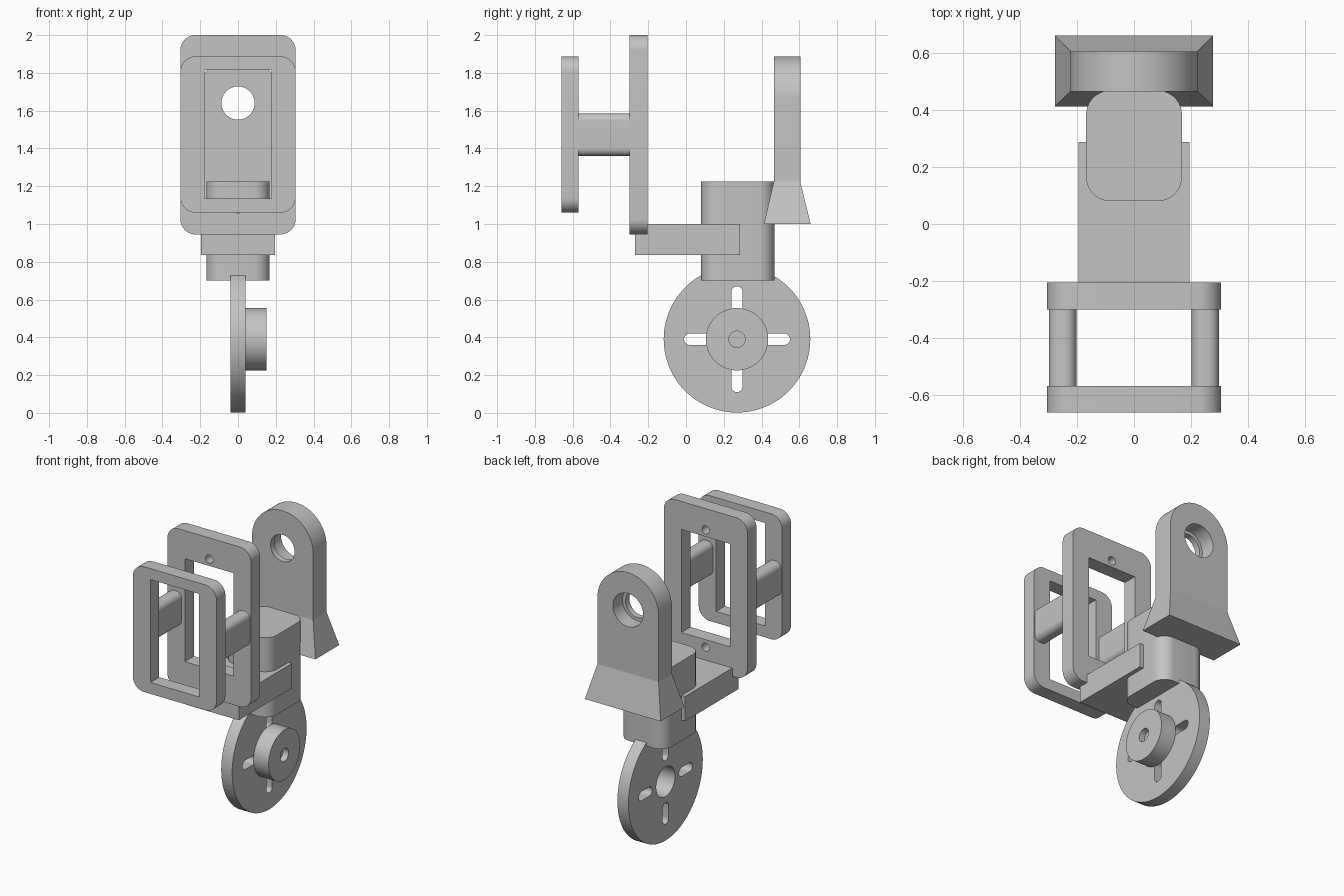
import bpy
import bmesh
from math import sin, cos, pi, radians

cube = bpy.data.objects.get("Cube")
if cube:
    bpy.data.objects.remove(cube, do_unlink=True)

GREY = (0.55, 0.55, 0.55, 1.0)
mat = bpy.data.materials.new("light grey")
mat.use_nodes = True
mat.diffuse_color = GREY
mat.node_tree.nodes["Principled BSDF"].inputs["Base Color"].default_value = GREY

AXES = {
    "X": lambda u, v, d: (d, u, v),
    "Y": lambda u, v, d: (u, d, v),
    "Z": lambda u, v, d: (u, v, d),
}


def arc(cu, cv, r, start, end, steps):
    """Points along an arc, angles in degrees."""
    angles = [radians(start + (end - start) * i / steps) for i in range(steps + 1)]
    return [(cu + r * cos(a), cv + r * sin(a)) for a in angles]


def circle(cu, cv, r, sides=64):
    return arc(cu, cv, r, 0, 360, sides)[:-1]


def rounded_rect(u0, u1, v0, v1, r=0.0, steps=10):
    if r == 0:
        return [(u0, v0), (u1, v0), (u1, v1), (u0, v1)]
    return (arc(u1 - r, v1 - r, r, 0, 90, steps) + arc(u0 + r, v1 - r, r, 90, 180, steps)
            + arc(u0 + r, v0 + r, r, 180, 270, steps) + arc(u1 - r, v0 + r, r, 270, 360, steps))


def loft(name, axis, bottom, top, d0, d1):
    """Solid between two matching profiles at depths d0 and d1."""
    bm = bmesh.new()
    place = AXES[axis]
    a = [bm.verts.new(place(u, v, d0)) for u, v in bottom]
    b = [bm.verts.new(place(u, v, d1)) for u, v in top]
    bm.faces.new(a)
    bm.faces.new(b)
    n = len(a)
    for i in range(n):
        j = (i + 1) % n
        bm.faces.new((a[i], a[j], b[j], b[i]))
    bmesh.ops.recalc_face_normals(bm, faces=bm.faces)
    mesh = bpy.data.meshes.new(name)
    bm.to_mesh(mesh)
    bm.free()
    mesh.materials.append(mat)
    obj = bpy.data.objects.new(name, mesh)
    bpy.context.collection.objects.link(obj)
    return obj


def prism(name, axis, profile, d0, d1):
    return loft(name, axis, profile, profile, d0, d1)


def select(obj):
    bpy.ops.object.select_all(action="DESELECT")
    obj.select_set(True)
    bpy.context.view_layer.objects.active = obj


def cut(obj, axis, profile, d0, d1):
    """Subtract a prism from the part and discard the cutter."""
    cutter = prism("cutter", axis, profile, d0, d1)
    cutter.hide_render = True
    mod = obj.modifiers.new("cut", "BOOLEAN")
    mod.operation = "DIFFERENCE"
    mod.solver = "EXACT"
    mod.object = cutter
    select(obj)
    bpy.ops.object.modifier_apply(modifier=mod.name)
    bpy.data.objects.remove(cutter, do_unlink=True)


parts = []

# Pair of rounded frames with rectangular openings
opening = rounded_rect(-0.178, 0.178, 1.135, 1.815)
front_frame = prism("front_frame", "Y", rounded_rect(-0.305, 0.305, 1.06, 1.887, 0.08), -0.66, -0.568)
rear_frame = prism("rear_frame", "Y", rounded_rect(-0.305, 0.305, 0.945, 2.0, 0.08), -0.30, -0.205)
for frame in (front_frame, rear_frame):
    cut(frame, "Y", opening, -0.8, 0)
for z in (1.085, 1.86):
    cut(rear_frame, "Y", circle(0, z, 0.027, 32), -0.8, 0)
parts += [front_frame, rear_frame]

# Spacer bars between the frames
for side, x in (("left", 0.25), ("right", -0.25)):
    parts.append(prism(side + "_spacer", "Y",
                       rounded_rect(x - 0.048, x + 0.048, 1.36, 1.585, 0.04), -0.58, -0.29))

# Horizontal arm and upright block
parts.append(prism("arm", "Z", rounded_rect(-0.195, 0.195, -0.27, 0.287), 0.837, 1.0))
parts.append(prism("block", "Z", rounded_rect(-0.168, 0.168, 0.08, 0.468, 0.085), 0.70, 1.225))

# Slotted disc with a stepped hub
CY, CZ = 0.27, 0.39
disc = prism("disc", "X", circle(CY, CZ, 0.388, 96), -0.04, 0.04)
hub = prism("hub", "X", circle(CY, CZ, 0.165), 0.04, 0.15)
inner, outer, half = 0.14, 0.28, 0.03
for dy, dz in ((1, 0), (-1, 0), (0, 1), (0, -1)):
    ends = sorted((inner * (dy + dz), outer * (dy + dz)))
    along = (CY + ends[0], CY + ends[1]) if dy else (CY - half, CY + half)
    up = (CZ + ends[0], CZ + ends[1]) if dz else (CZ - half, CZ + half)
    cut(disc, "X", rounded_rect(*along, *up, half * 0.98), -0.2, 0.2)
cut(disc, "X", circle(CY, CZ, 0.098), -0.2, 0.2)
cut(hub, "X", circle(CY, CZ, 0.098), 0, 0.08)
cut(hub, "X", circle(CY, CZ, 0.043, 32), 0.11, 0.3)
parts += [disc, hub]

# Rounded lug with a stepped bore
W = 0.223
lug_profile = arc(0, 1.887 - W, W, 0, 180, 40) + [(-W, 1.225), (W, 1.225)]
lug = prism("lug", "Y", lug_profile, 0.465, 0.605)
cut(lug, "Y", circle(0, 1.64, 0.088), 0.3, 0.8)
cut(lug, "Y", circle(0, 1.64, 0.11), 0.505, 0.8)
parts.append(lug)

# Flared foot under the lug
parts.append(loft("lug_foot", "Z", rounded_rect(-0.277, 0.277, 0.412, 0.66),
                  rounded_rect(-W, W, 0.465, 0.605), 1.0, 1.225))

# Smooth curved walls, keep hard edges
for part in parts:
    select(part)
    bpy.ops.object.shade_smooth_by_angle(angle=radians(30))
